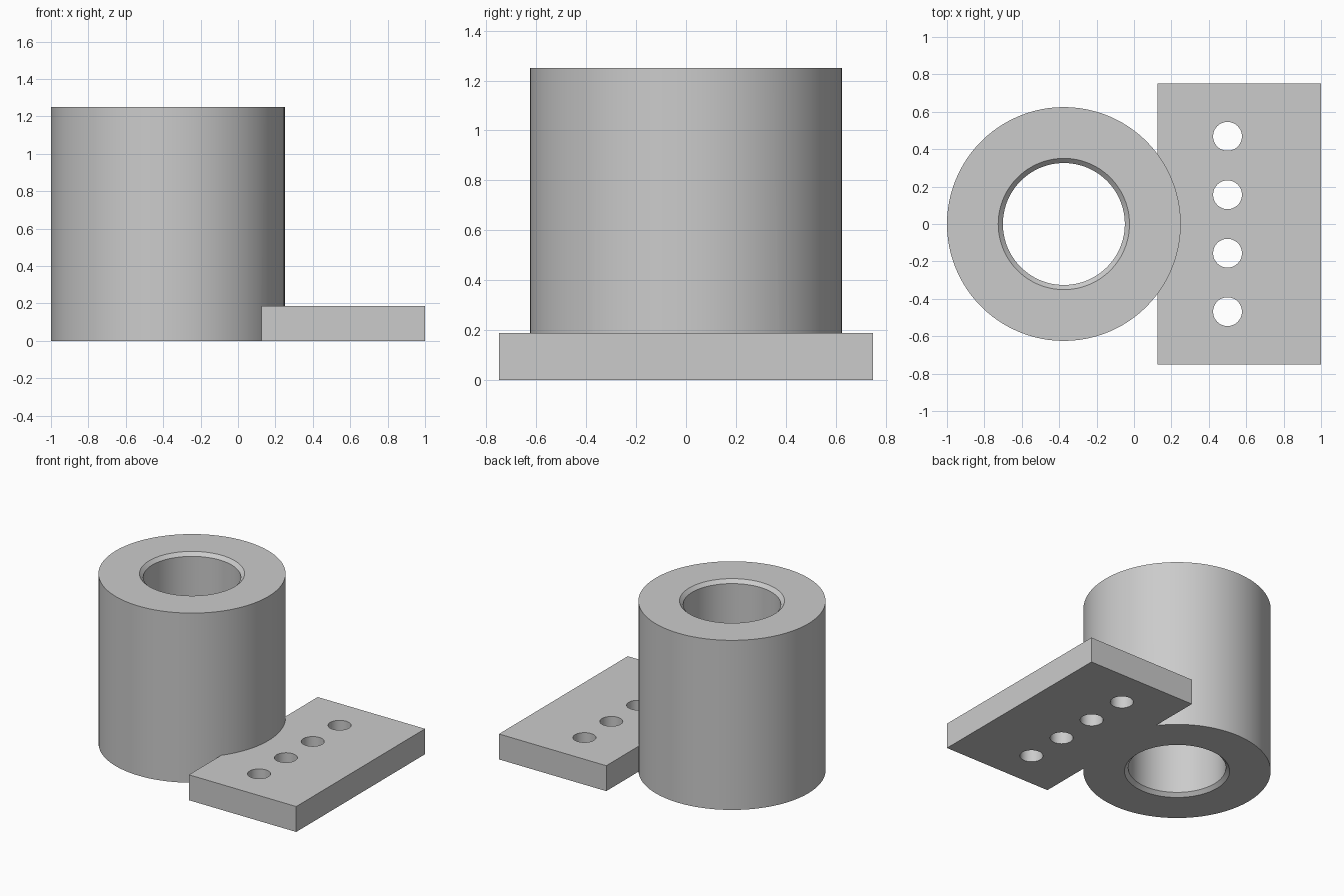
import bpy
import bmesh
from math import radians
from mathutils import Matrix, Vector

default_cube = bpy.data.objects.get("Cube")
if default_cube:
    bpy.data.objects.remove(default_cube, do_unlink=True)

SLEEVE_X, SLEEVE_R, SLEEVE_H = -0.375, 0.625, 1.25
BORE_R, CHAMFER = 0.326, 0.025
PLATE_MIN_X, PLATE_MAX_X, PLATE_W, PLATE_T = 0.125, 1.0, 1.5, 0.1875
HOLE_X, HOLE_R, HOLE_PITCH = 0.5, 0.077, 0.3125

steel = bpy.data.materials.new("grey_steel")
steel.use_nodes = True
grey = (0.6, 0.6, 0.6, 1.0)
steel.diffuse_color = grey
steel.node_tree.nodes["Principled BSDF"].inputs["Base Color"].default_value = grey


def add_object(name, bm):
    """Turn a bmesh into a scene object with the steel material."""
    bmesh.ops.recalc_face_normals(bm, faces=bm.faces)
    mesh = bpy.data.meshes.new(name)
    bm.to_mesh(mesh)
    bm.free()
    mesh.materials.append(steel)
    obj = bpy.data.objects.new(name, mesh)
    bpy.context.collection.objects.link(obj)
    return obj


def apply_boolean(target, tool, operation):
    """Combine two solids and discard the tool."""
    bpy.context.view_layer.objects.active = target
    mod = target.modifiers.new(operation.lower(), "BOOLEAN")
    mod.operation = operation
    mod.solver = "EXACT"
    mod.object = tool
    bpy.ops.object.modifier_apply(modifier=mod.name)
    bpy.data.objects.remove(tool, do_unlink=True)


# Sleeve: closed wall profile revolved round its axis, bore chamfered at both ends
bm = bmesh.new()
mouth_r = BORE_R + CHAMFER
profile = [(SLEEVE_R, 0), (SLEEVE_R, SLEEVE_H), (mouth_r, SLEEVE_H),
           (BORE_R, SLEEVE_H - CHAMFER), (BORE_R, CHAMFER), (mouth_r, 0)]
verts = [bm.verts.new((SLEEVE_X + r, 0, z)) for r, z in profile]
edges = [bm.edges.new((v, verts[i - 1])) for i, v in enumerate(verts)]
bmesh.ops.spin(bm, geom=verts + edges, cent=(SLEEVE_X, 0, 0), axis=(0, 0, 1),
               angle=radians(360), steps=96, use_merge=True)
bmesh.ops.remove_doubles(bm, verts=bm.verts, dist=1e-5)
sleeve = add_object("sleeve_with_mounting_plate", bm)

# Mounting plate
bm = bmesh.new()
bmesh.ops.create_cube(bm, size=1)
bmesh.ops.scale(bm, vec=(PLATE_MAX_X - PLATE_MIN_X, PLATE_W, PLATE_T), verts=bm.verts)
bmesh.ops.translate(bm, vec=((PLATE_MIN_X + PLATE_MAX_X) / 2, 0, PLATE_T / 2), verts=bm.verts)
plate = add_object("mounting_plate", bm)

# Row of four bolt holes
bm = bmesh.new()
for i in range(4):
    centre = Vector((HOLE_X, (i - 1.5) * HOLE_PITCH, PLATE_T / 2))
    bmesh.ops.create_cone(bm, cap_ends=True, segments=48, radius1=HOLE_R, radius2=HOLE_R,
                          depth=PLATE_T * 2, matrix=Matrix.Translation(centre))
holes = add_object("bolt_hole_cutters", bm)
apply_boolean(plate, holes, "DIFFERENCE")

# Fuse the plate and sleeve into one solid
apply_boolean(sleeve, plate, "UNION")

bpy.ops.object.select_all(action="DESELECT")
sleeve.select_set(True)
bpy.context.view_layer.objects.active = sleeve
bpy.ops.object.shade_smooth_by_angle(angle=radians(30))
